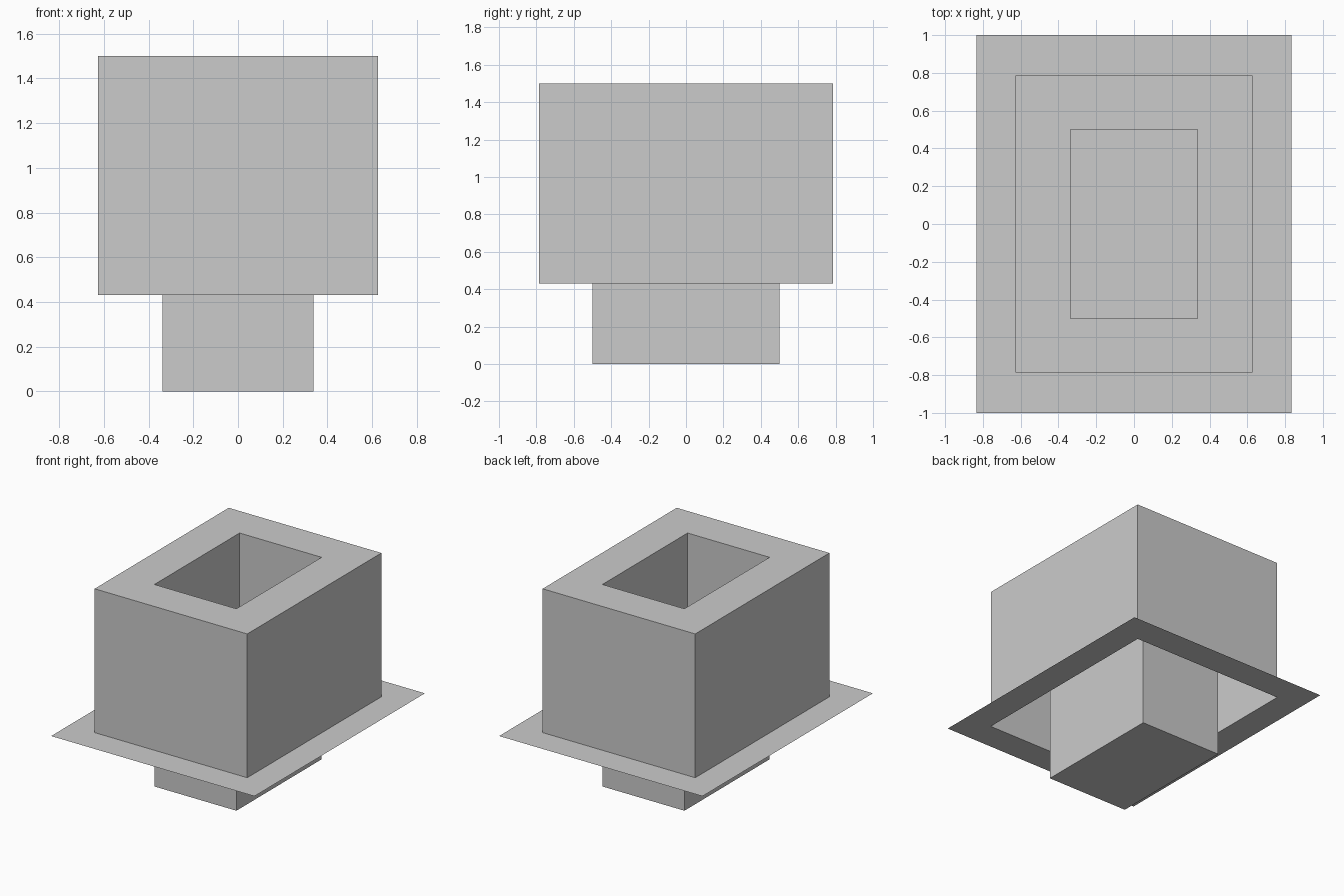
import bpy
import bmesh

old = bpy.data.objects.get("Cube")
if old:
    bpy.data.objects.remove(old, do_unlink=True)

# Single grey material
grey = bpy.data.materials.new("light_grey")
grey.use_nodes = True
colour = (0.6, 0.6, 0.6, 1.0)
grey.diffuse_color = colour
grey.node_tree.nodes["Principled BSDF"].inputs["Base Color"].default_value = colour


def sheet(name, start, end, floor=False):
    """Join two rectangles (half width, half depth, height) with four thin faces."""
    bm = bmesh.new()
    rings = [[bm.verts.new((sx * w, sy * d, z))
              for sx, sy in ((-1, -1), (1, -1), (1, 1), (-1, 1))]
             for w, d, z in (start, end)]
    a, b = rings
    for i in range(4):
        j = (i + 1) % 4
        bm.faces.new((a[i], a[j], b[j], b[i]))
    if floor:
        bm.faces.new(b)
    mesh = bpy.data.meshes.new(name)
    bm.to_mesh(mesh)
    bm.free()
    mesh.materials.append(grey)
    obj = bpy.data.objects.new(name, mesh)
    bpy.context.collection.objects.link(obj)


FLANGE = (0.835, 1.0)
BODY = (0.627, 0.787)
WELL = (0.337, 0.5)
MID, TOP = 0.432, 1.5

# Flat flange around the foot of the body
sheet("flange", (*FLANGE, MID), (*BODY, MID))
# Outer walls, open underneath
sheet("outer_walls", (*BODY, MID), (*BODY, TOP))
# Flat rim around the opening
sheet("top_rim", (*BODY, TOP), (*WELL, TOP))
# Deep well with a closed floor, reaching below the flange
sheet("inner_well", (*WELL, TOP), (*WELL, 0.0), floor=True)
